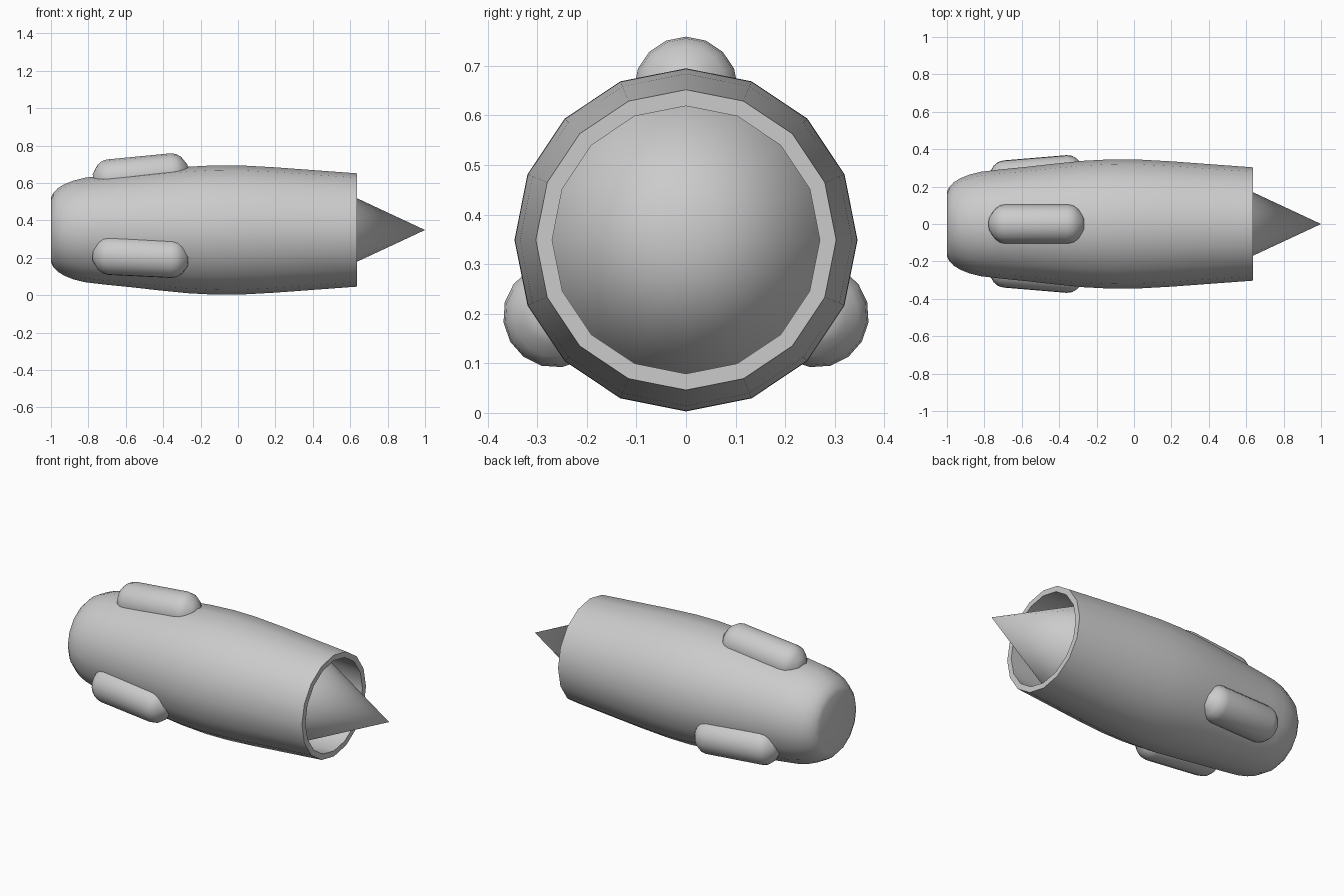
import bpy, math
from mathutils import Matrix

if "Cube" in bpy.data.objects:
    bpy.data.objects.remove(bpy.data.objects["Cube"])

AXIS_Z = 0.349


def lathe(name, profile, matrix, sides=16):
    """Revolve (x, radius) points round the x axis; zero radius makes a pole."""
    verts, rings, faces = [], [], []
    for x, r in profile:
        n = 1 if r == 0 else sides
        rings.append(list(range(len(verts), len(verts) + n)))
        for i in range(n):
            a = 2 * math.pi * i / sides
            verts.append((x, r * math.sin(a), r * math.cos(a)))
    for a, b in zip(rings, rings[1:]):
        for i in range(sides):
            j = (i + 1) % sides
            if len(a) == 1:
                faces.append((a[0], b[j], b[i]))
            elif len(b) == 1:
                faces.append((a[i], a[j], b[0]))
            else:
                faces.append((a[i], a[j], b[j], b[i]))
    mesh = bpy.data.meshes.new(name)
    mesh.from_pydata(verts, [], [f[::-1] for f in faces])
    obj = bpy.data.objects.new(name, mesh)
    bpy.context.collection.objects.link(obj)
    obj.matrix_world = matrix
    bpy.ops.object.select_all(action='DESELECT')
    obj.select_set(True)
    bpy.context.view_layer.objects.active = obj
    bpy.ops.object.shade_smooth_by_angle(angle=math.radians(35))
    return obj


centre = Matrix.Translation((0, 0, AXIS_Z))

# Engine shell: flat nose, swelling body, thick rear rim and hollow tail
lathe("engine_shell", [
    (-1, 0), (-1, 0.172), (-0.988, 0.198), (-0.965, 0.222), (-0.93, 0.244),
    (-0.88, 0.264), (-0.82, 0.279), (-0.72, 0.291), (-0.58, 0.305),
    (-0.42, 0.323), (-0.27, 0.338), (-0.12, 0.346), (0.02, 0.345),
    (0.2, 0.335), (0.635, 0.303), (0.635, 0.270), (0.3, 0.290), (0.3, 0)],
    centre)

# Exhaust cone reaching inside to the tail wall
lathe("exhaust_cone", [(0.40, 0), (0.40, 0.280), (1.0, 0)], centre)

# Three round-ended pods, tilted outward towards the rear
R, END, HALF = 0.105, 0.085, 0.255
arc = [math.radians(a) for a in (10, 30, 50, 70, 90)]
front = [(-HALF + END * (1 - math.cos(a)), R * math.sin(a)) for a in arc]
front = [(-HALF, 0), (-HALF, 0.035)] + front[1:]
pod_profile = front + [(-x, r) for x, r in reversed(front)]
for name, angle in (("top_pod", 0), ("left_pod", 120), ("right_pod", 240)):
    place = (centre @ Matrix.Rotation(math.radians(angle), 4, 'X')
             @ Matrix.Translation((-0.52, 0, 0.289))
             @ Matrix.Rotation(math.radians(-5.5), 4, 'Y'))
    lathe(name, pod_profile, place)
